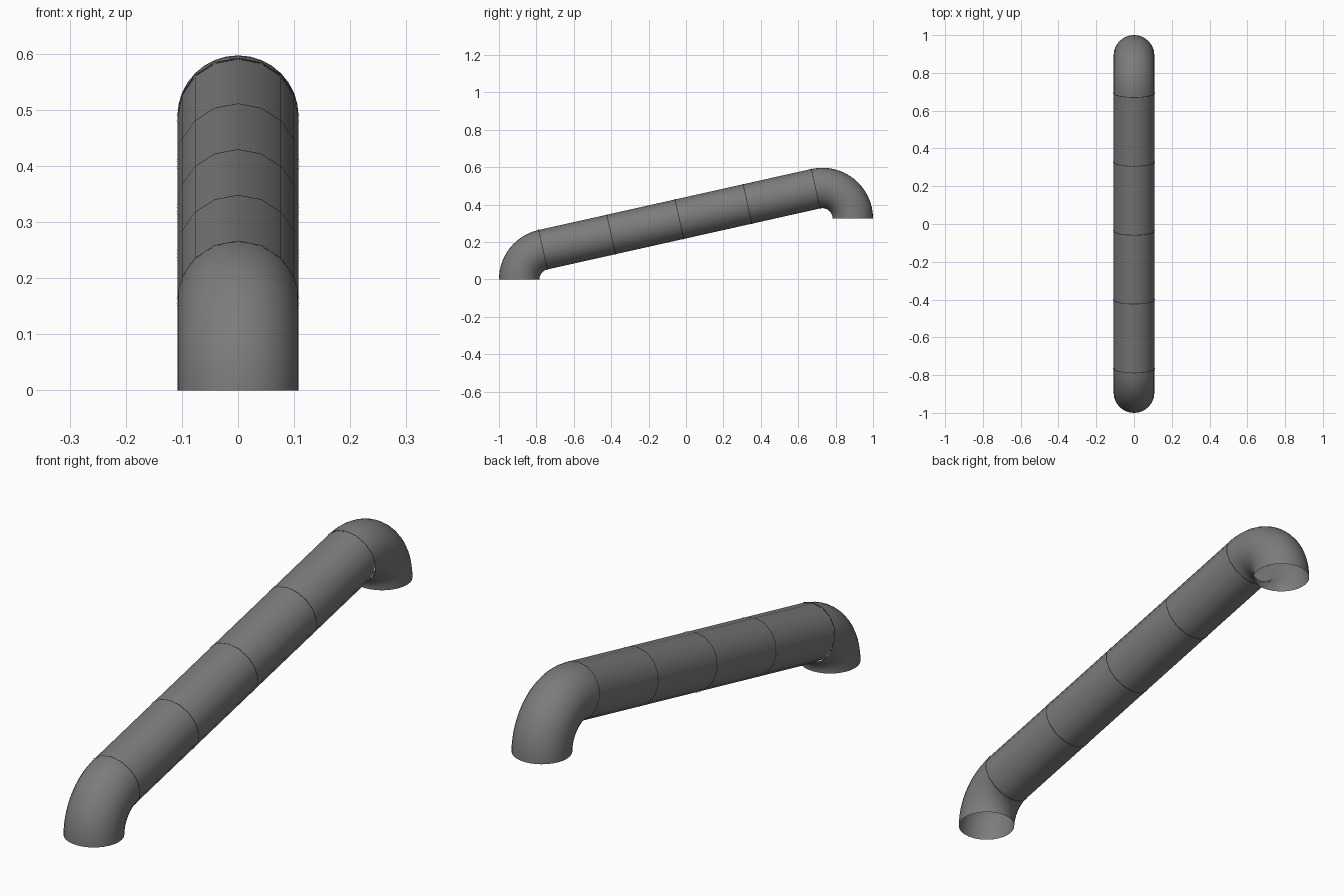
import bpy, bmesh
from math import sin, cos, pi, atan2
from mathutils import Vector

cube = bpy.data.objects.get("Cube")
if cube:
    bpy.data.objects.remove(cube, do_unlink=True)

PIPE_R, BAND_R, BEND_R = 0.108, 0.11, 0.163
END_Y, RISE = 0.892, 0.326
PIVOT_Y = END_Y - BEND_R                 # centres of both bends
SLOPE = atan2(RISE, 2 * PIVOT_Y)


def material(name, value):
    m = bpy.data.materials.new(name)
    m.use_nodes = True
    colour = (value, value, value, 1)
    m.diffuse_color = colour
    bsdf = m.node_tree.nodes["Principled BSDF"]
    bsdf.inputs["Base Color"].default_value = colour
    bsdf.inputs["Roughness"].default_value = 0.7
    return m


GREY = material("pipe grey", 0.2)
DARK = material("seam dark grey", 0.03)


def tube(name, stations, radius, sides, mat):
    """Open tube through (point, heading) stations; heading is the angle above +y."""
    bm = bmesh.new()
    rings = []
    for p, a in stations:
        up = Vector((0, -sin(a), cos(a)))
        side = Vector((1, 0, 0))
        rings.append([bm.verts.new(p + radius * (up * cos(t) + side * sin(t)))
                      for t in (2 * pi * i / sides for i in range(sides))])
    for r0, r1 in zip(rings, rings[1:]):
        for i in range(sides):
            j = (i + 1) % sides
            bm.faces.new((r0[i], r0[j], r1[j], r1[i])).smooth = True
    bmesh.ops.recalc_face_normals(bm, faces=bm.faces)
    # Open tubes: make sure the surface faces outwards
    bm.faces.ensure_lookup_table()
    f = bm.faces[0]
    near = min((p for p, a in stations),
               key=lambda p: (p - f.calc_center_median()).length)
    if f.normal.dot(f.calc_center_median() - near) < 0:
        bmesh.ops.reverse_faces(bm, faces=bm.faces)
    mesh = bpy.data.meshes.new(name)
    bm.to_mesh(mesh)
    bm.free()
    mesh.materials.append(mat)
    ob = bpy.data.objects.new(name, mesh)
    bpy.context.collection.objects.link(ob)
    return ob


def bend(y, z, start, end, steps=16):
    """Stations on an arc that turns clockwise about (y, z)."""
    out = []
    for i in range(steps + 1):
        a = start + (end - start) * i / steps
        out.append((Vector((0, y - BEND_R * sin(a), z + BEND_R * cos(a))), a))
    return out


def band(name, point, heading):
    """Thin seam band around the pipe."""
    step = Vector((0, cos(heading), sin(heading))) * 0.002
    tube(name, [(point - step, heading), (point + step, heading)], BAND_R, 16, DARK)


# Elbows at both ends
lower = bend(-PIVOT_Y, 0, pi / 2, SLOPE)
upper = bend(PIVOT_Y, RISE, SLOPE, -pi / 2)
tube("lower_elbow", lower, PIPE_R, 32, GREY)
tube("upper_elbow", upper, PIPE_R, 32, GREY)

# Four straight lengths with a seam at every joint
a, b = lower[-1][0], upper[0][0]
joints = [a.lerp(b, i / 4) for i in range(5)]
for i, (p, q) in enumerate(zip(joints, joints[1:])):
    tube(f"straight_pipe_{i + 1}", [(p, SLOPE), (q, SLOPE)], PIPE_R, 16, GREY)
for i, p in enumerate(joints):
    band(f"seam_band_{i + 1}", p, SLOPE)
